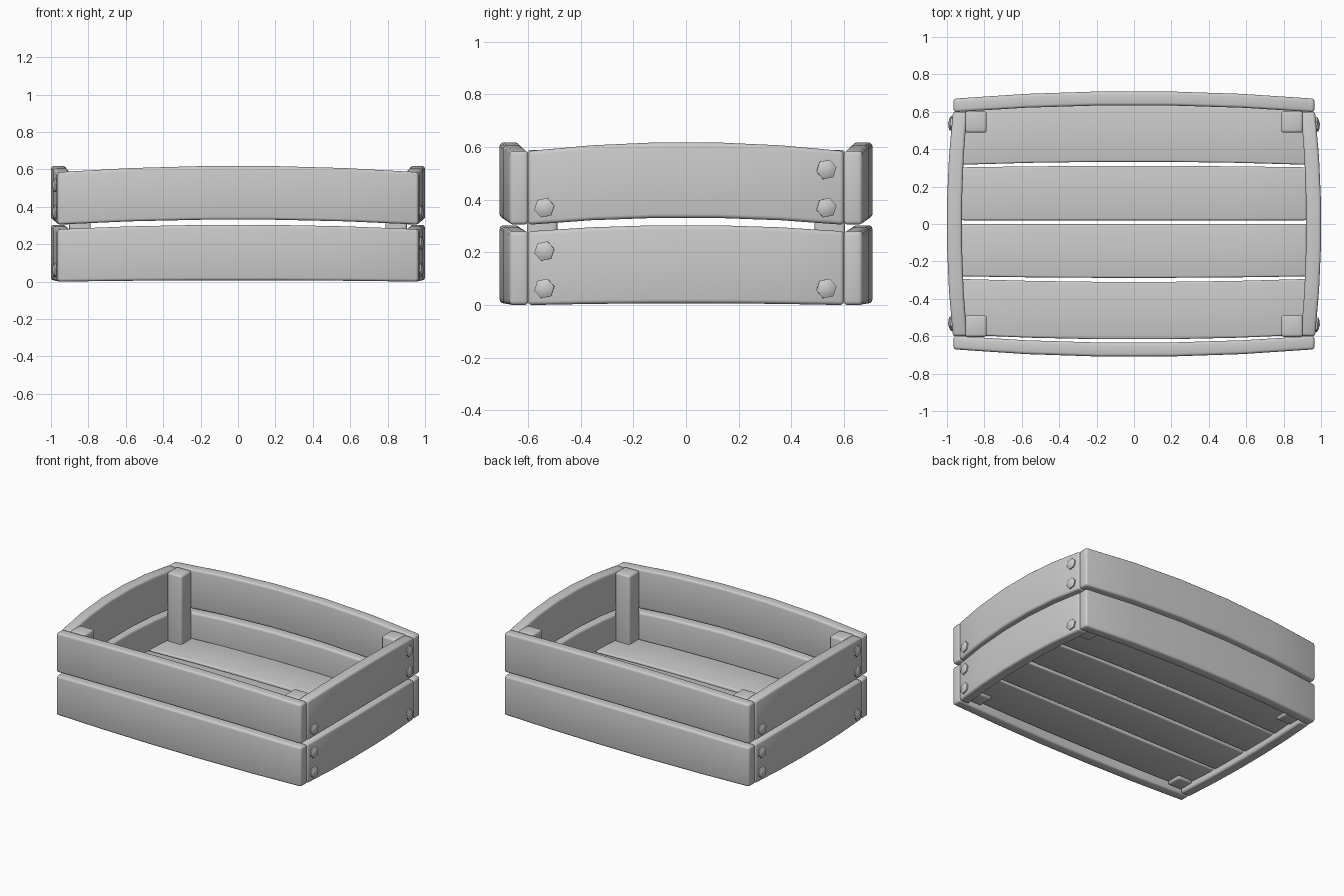
import bpy, bmesh, math
from mathutils import Matrix

if "Cube" in bpy.data.objects:
    bpy.data.objects.remove(bpy.data.objects["Cube"])


def finish(name, bm):
    bmesh.ops.recalc_face_normals(bm, faces=bm.faces)
    mesh = bpy.data.meshes.new(name)
    bm.to_mesh(mesh)
    bm.free()
    ob = bpy.data.objects.new(name, mesh)
    bpy.context.collection.objects.link(ob)
    bpy.ops.object.select_all(action='DESELECT')
    bpy.context.view_layer.objects.active = ob
    ob.select_set(True)
    bpy.ops.object.shade_smooth_by_angle(angle=math.radians(32))
    return ob


def plank(name, half, section, turn=0.0, segs=5, bevel=0.015):
    """Bowed beam along x. section: 4 corners (y, z, y_bow, z_bow)."""
    bm = bmesh.new()
    rings = []
    for i in range(segs + 1):
        t = -1 + 2 * i / segs
        k = 1 - t * t
        rings.append([bm.verts.new((half * t, y + by * k, z + bz * k))
                      for y, z, by, bz in section])
    for a, b in zip(rings, rings[1:]):
        for j in range(4):
            n = (j + 1) % 4
            bm.faces.new((a[j], a[n], b[n], b[j]))
    bm.faces.new(rings[0])
    bm.faces.new(rings[-1])
    bmesh.ops.recalc_face_normals(bm, faces=bm.faces)
    sharp = [e for e in bm.edges if e.calc_face_angle(0) > math.radians(40)]
    bmesh.ops.bevel(bm, geom=sharp, offset=bevel, segments=3, profile=0.5,
                    affect='EDGES', clamp_overlap=True)
    bm.transform(Matrix.Rotation(turn, 4, 'Z'))
    return finish(name, bm)


def wall(inner, outer, z0, z1, bow_in, bow_out, b0, b1):
    return [(inner, z0, bow_in, b0), (outer, z0, bow_out, b0),
            (outer, z1, bow_out, b1), (inner, z1, bow_in, b1)]


# wall planks: two rows on each of the four sides
for row, z0, z1, b0, b1 in (("lower", 0.0, 0.28, 0.007, 0.024),
                            ("upper", 0.305, 0.585, 0.027, 0.034)):
    for side, turn in (("back", 0), ("front", math.pi)):
        plank(f"{side}_{row}_plank", 0.965,
              wall(0.598, 0.67, z0, z1, 0.037, 0.04, b0, b1), turn)
    for side, turn in (("left", math.pi / 2), ("right", -math.pi / 2)):
        plank(f"{side}_{row}_plank", 0.60,
              wall(0.893, 0.968, z0, z1, 0.028, 0.033, b0, b1), turn)

# floor boards, the outer ones bowing sideways with the walls
for i, (y0, y1, w0, w1) in enumerate(((-0.592, -0.294, -0.025, -0.016),
                                      (-0.28, 0.0, -0.008, 0.0),
                                      (0.02, 0.303, 0.0, 0.008),
                                      (0.317, 0.607, 0.016, 0.03))):
    plank(f"floor_board_{i + 1}", 0.922,
          [(y0, 0.045, w0, 0.007), (y1, 0.045, w1, 0.007),
           (y1, 0.103, w1, 0.008), (y0, 0.103, w0, 0.008)], bevel=0.01)

# corner posts
for sx, nx in ((-1, "left"), (1, "right")):
    for sy, ny in ((-1, "front"), (1, "back")):
        bm = bmesh.new()
        bmesh.ops.create_cube(bm, size=1)
        bm.transform(Matrix.Translation((sx * 0.845, sy * 0.546, 0.309))
                     @ Matrix.Diagonal((0.115, 0.115, 0.562, 1)))
        bmesh.ops.bevel(bm, geom=bm.edges[:], offset=0.014, segments=3,
                        profile=0.5, affect='EDGES')
        finish(f"{ny}_{nx}_post", bm)

# six-sided domed bolt heads; the left end is the right end turned round
bolts = [(-0.538, 0.063), (-0.538, 0.205), (-0.538, 0.37),
         (0.533, 0.063), (0.533, 0.37), (0.533, 0.515)]
for side, turn in (("right", 0), ("left", math.pi)):
    for i, (y, z) in enumerate(bolts):
        bm = bmesh.new()
        loops = []
        for x, r in ((-0.02, 0.039), (0.008, 0.039), (0.015, 0.026)):
            loops.append([bm.verts.new((x, r * math.cos(a), r * math.sin(a)))
                          for a in (math.radians(60 * k + 12) for k in range(6))])
        for a, b in zip(loops, loops[1:]):
            for j in range(6):
                n = (j + 1) % 6
                bm.faces.new((a[j], a[n], b[n], b[j]))
        tip = bm.verts.new((0.02, 0, 0))
        for j in range(6):
            bm.faces.new((loops[-1][j], loops[-1][(j + 1) % 6], tip))
        bm.faces.new(loops[0])
        bm.transform(Matrix.Rotation(turn, 4, 'Z')
                     @ Matrix.Translation((0.974, y, z))
                     @ Matrix.Rotation(math.copysign(0.09, y), 4, 'Z'))
        finish(f"{side}_bolt_{i + 1}", bm)
